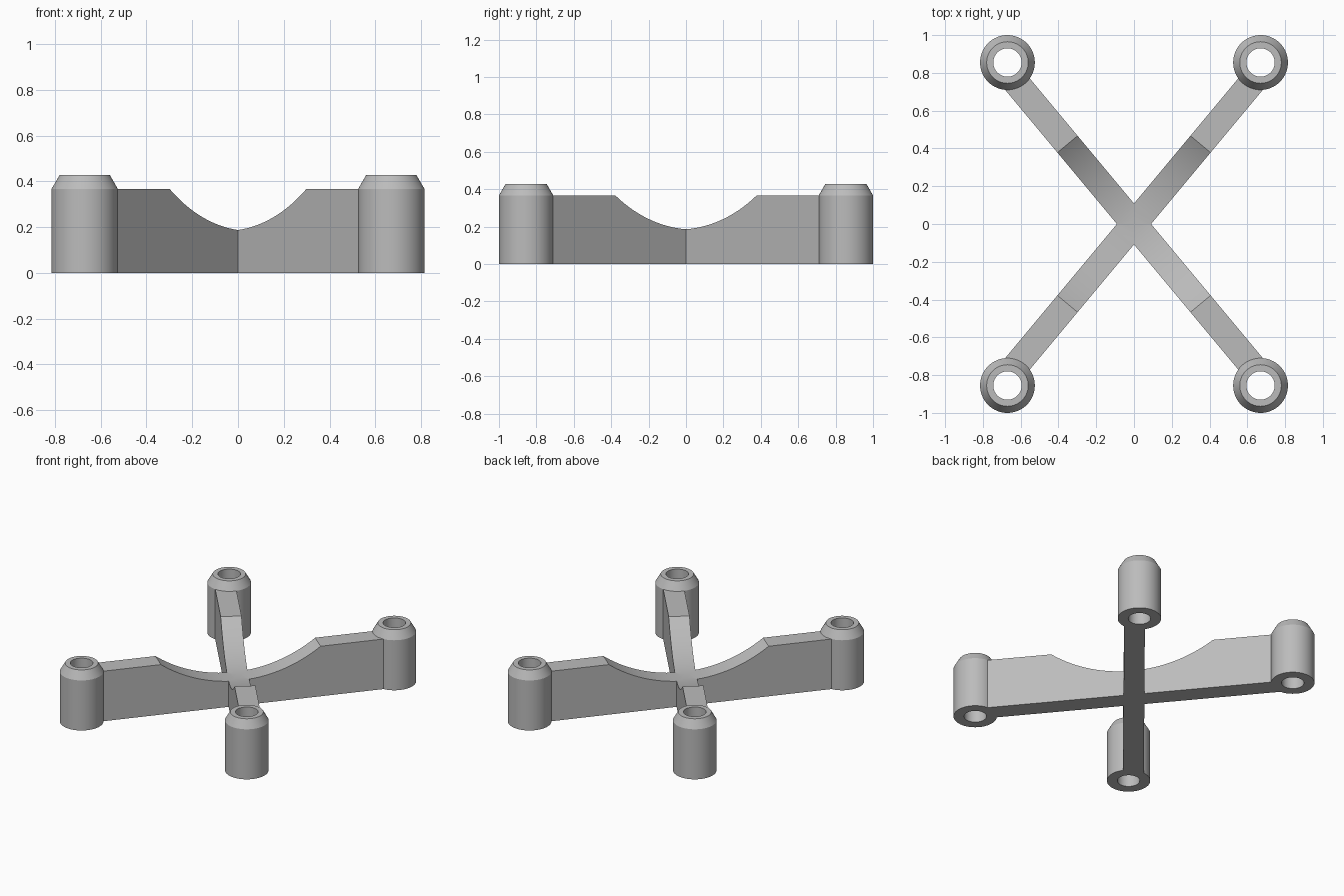
import bpy, bmesh, math
from mathutils import Matrix, Vector

cube = bpy.data.objects.get("Cube")
if cube:
    bpy.data.objects.remove(cube, do_unlink=True)

grey = bpy.data.materials.new("plain_grey")
grey.use_nodes = True
colour = (0.5, 0.5, 0.5, 1)
grey.diffuse_color = colour
grey.node_tree.nodes["Principled BSDF"].inputs["Base Color"].default_value = colour

POST_X, POST_Y = 0.67, 0.855
ARM_ANGLE = math.radians(50.2)
ARM_HALF_LENGTH, ARM_WIDTH, ARM_HEIGHT = 0.99, 0.139, 0.367
DIP_HALF, DIP_LOW = 0.55, 0.184


def add_object(name, bm):
    bmesh.ops.recalc_face_normals(bm, faces=bm.faces)
    mesh = bpy.data.meshes.new(name)
    bm.to_mesh(mesh)
    bm.free()
    mesh.materials.append(grey)
    obj = bpy.data.objects.new(name, mesh)
    bpy.context.collection.objects.link(obj)
    return obj


def smooth(obj):
    bpy.ops.object.select_all(action='DESELECT')
    obj.select_set(True)
    bpy.context.view_layer.objects.active = obj
    bpy.ops.object.shade_smooth_by_angle(angle=math.radians(25))


# Bar with a circular dip in its top edge, extruded across its width
def make_bar(name, angle):
    sag = ARM_HEIGHT - DIP_LOW
    radius = (DIP_HALF ** 2 + sag ** 2) / (2 * sag)
    sweep = math.asin(DIP_HALF / radius)
    steps = 40
    arc = [(radius * math.sin(a), DIP_LOW + radius * (1 - math.cos(a)))
           for a in (sweep * (1 - 2 * i / steps) for i in range(steps + 1))]
    outline = [(-ARM_HALF_LENGTH, 0), (ARM_HALF_LENGTH, 0),
               (ARM_HALF_LENGTH, ARM_HEIGHT), *arc, (-ARM_HALF_LENGTH, ARM_HEIGHT)]
    bm = bmesh.new()
    face = bm.faces.new([bm.verts.new((r, -ARM_WIDTH / 2, z)) for r, z in outline])
    new = bmesh.ops.extrude_face_region(bm, geom=[face])["geom"]
    bmesh.ops.translate(bm, vec=Vector((0, ARM_WIDTH, 0)),
                        verts=[v for v in new if isinstance(v, bmesh.types.BMVert)])
    bm.transform(Matrix.Rotation(angle, 4, 'Z'))
    return add_object(name, bm)


# Hollow post with a chamfered top, turned from a closed profile
def make_post(name, x, y):
    profile = [(0.075, 0), (0.145, 0), (0.145, 0.367), (0.11, 0.428), (0.075, 0.428)]
    bm = bmesh.new()
    verts = [bm.verts.new((r, 0, z)) for r, z in profile]
    edges = [bm.edges.new((v, verts[(i + 1) % len(verts)])) for i, v in enumerate(verts)]
    bmesh.ops.spin(bm, geom=verts + edges, axis=(0, 0, 1), cent=(0, 0, 0),
                   angle=math.tau, steps=64, use_merge=True)
    bmesh.ops.remove_doubles(bm, verts=bm.verts, dist=0.0001)
    obj = add_object(name, bm)
    obj.location = (x, y, 0)
    smooth(obj)


# Crossed arms, fused into one body
cross = make_bar("crossed_arms", ARM_ANGLE)
other = make_bar("second_arm", -ARM_ANGLE)
fuse = cross.modifiers.new("fuse", 'BOOLEAN')
fuse.operation = 'UNION'
fuse.solver = 'EXACT'
fuse.object = other
bpy.context.view_layer.objects.active = cross
bpy.ops.object.modifier_apply(modifier=fuse.name)
bpy.data.objects.remove(other, do_unlink=True)
smooth(cross)

# Four corner posts
for side, sx in (("left", 1), ("right", -1)):
    for end, sy in (("front", -1), ("back", 1)):
        make_post(f"{end}_{side}_post", sx * POST_X, sy * POST_Y)
